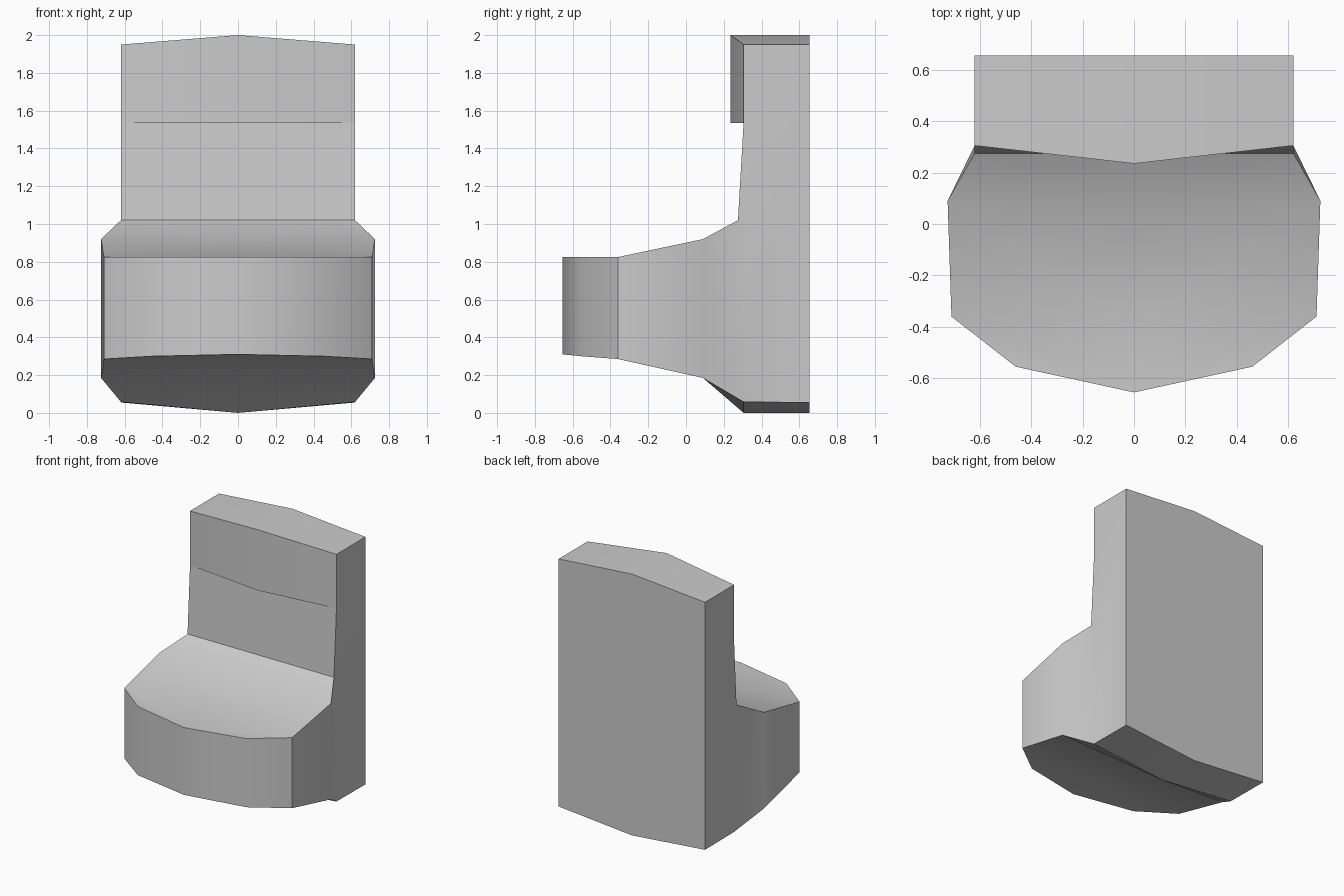
import bpy
import bmesh
import math

cube = bpy.data.objects.get("Cube")
if cube:
    bpy.data.objects.remove(cube, do_unlink=True)

grey = bpy.data.materials.new("plain grey")
grey.use_nodes = True
colour = (0.6, 0.6, 0.6, 1)
grey.diffuse_color = colour
grey.node_tree.nodes["Principled BSDF"].inputs["Base Color"].default_value = colour

# Main widths and depths
BACK, WALL, HINGE = 0.655, 0.305, 0.275
HALF = 0.62


def row(x, y, z, z_mid=None, y_mid=None):
    """Edge from the left side to the middle of the chair."""
    return [(x, y, z), (0, y if y_mid is None else y_mid, z if z_mid is None else z_mid)]


# Cross rows, running from the back's foot over the top and down to the seat
foot_back = row(HALF, BACK, 0.055, 0)
top_back = row(HALF, BACK, 1.95, 2)
top_front = row(HALF, WALL, 1.95, 2, 0.235)
pad_lip = row(HALF, WALL, 1.535, y_mid=0.235)
pad_root = row(HALF, WALL, 1.535)
hinge = row(HALF, HINGE, 1.02)
seat_rear = row(0.725, 0.09, 0.92)
seat_fore = row(0.71, -0.36, 0.825)
under_fore = row(0.71, -0.36, 0.285)
under_rear = row(0.725, 0.09, 0.185)
foot_front = row(HALF, WALL, 0.058, 0)


def rim(z_side, z_corner, z_mid):
    """Rounded front outline of the seat."""
    return [(0.71, -0.36, z_side), (0.46, -0.555, z_corner), (0, -0.655, z_mid)]


rim_top = rim(0.825, 0.825, 0.825)
rim_low = rim(0.285, 0.3, 0.31)

bm = bmesh.new()
points = {}


def face(corners):
    corners = list(dict.fromkeys(corners))
    for p in corners:
        if p not in points:
            points[p] = bm.verts.new(p)
    bm.faces.new([points[p] for p in corners])


def bridge(*rows):
    for a, b in zip(rows, rows[1:]):
        face(a + b[::-1])


# Back panel, headrest pad, lower backrest and seat top
bridge(foot_back, top_back, top_front, pad_lip, pad_root, hinge, seat_rear, seat_fore)
# Underside
bridge(under_fore, under_rear, foot_front, foot_back)
# Flat front ends of the seat top and underside
face(rim_top + [seat_fore[1]])
face(rim_low + [under_fore[1]])
# Rounded seat front
for i in range(2):
    face([rim_top[i], rim_top[i + 1], rim_low[i + 1], rim_low[i]])
# Side walls of the seat and the back
face([seat_fore[0], seat_rear[0], under_rear[0], under_fore[0]])
face([seat_rear[0], hinge[0], foot_front[0], under_rear[0]])
face([r[0] for r in (foot_back, top_back, top_front, pad_lip, hinge, foot_front)])

mesh = bpy.data.meshes.new("chair")
bmesh.ops.recalc_face_normals(bm, faces=bm.faces)
# Make sure the back panel looks backwards
bm.faces.ensure_lookup_table()
if bm.faces[0].normal.y < 0:
    bmesh.ops.reverse_faces(bm, faces=bm.faces)
bm.to_mesh(mesh)
bm.free()
mesh.materials.append(grey)

chair = bpy.data.objects.new("chair", mesh)
bpy.context.collection.objects.link(chair)
bpy.context.view_layer.objects.active = chair
chair.select_set(True)

# Mirror to the other half
mirror = chair.modifiers.new("mirror", "MIRROR")
mirror.use_clip = True
bpy.ops.object.modifier_apply(modifier=mirror.name)
bpy.ops.object.shade_smooth_by_angle(angle=math.radians(30))
